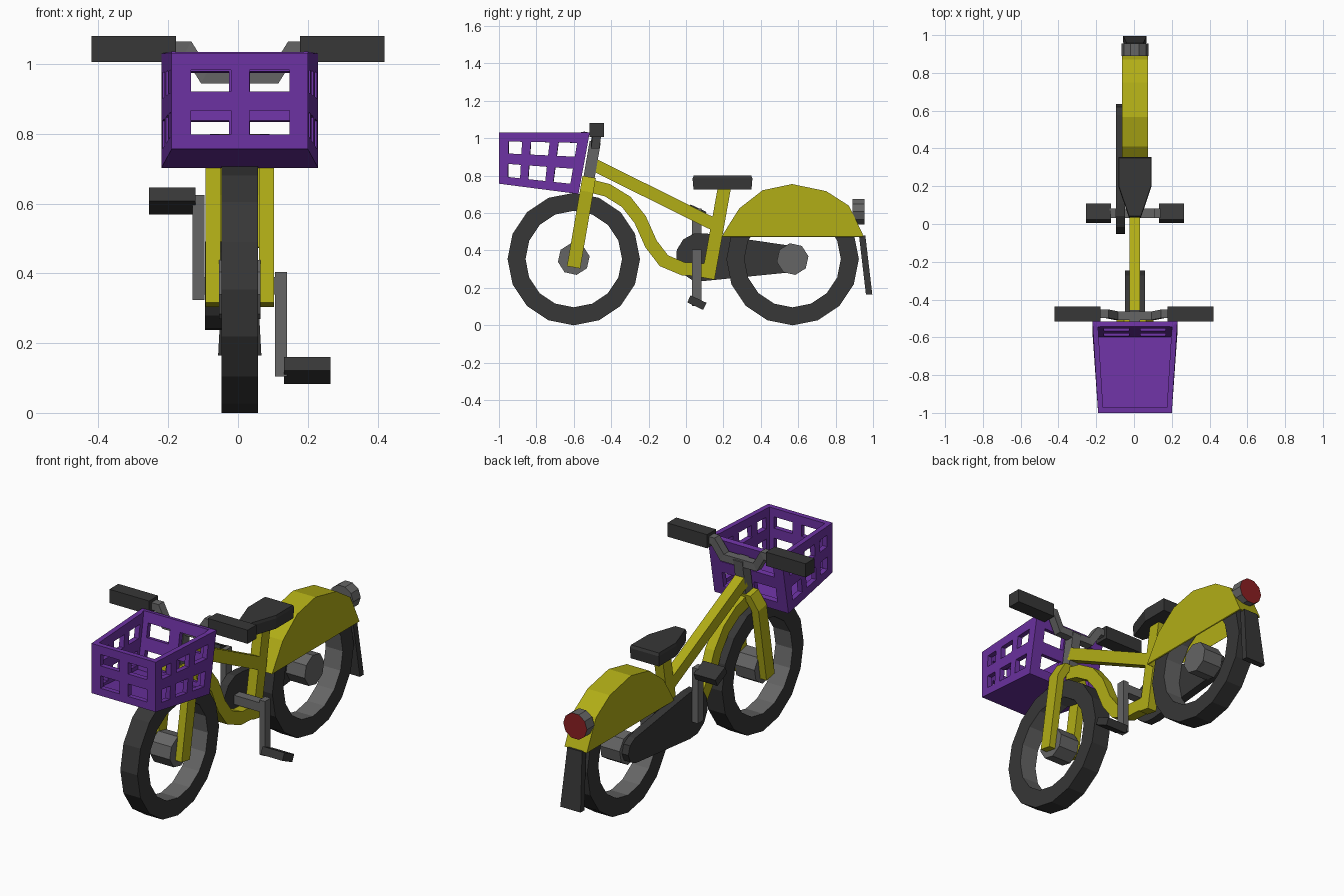
import bpy, bmesh
from math import sin, cos, pi, radians
from mathutils import Vector

cube = bpy.data.objects.get("Cube")
if cube:
    bpy.data.objects.remove(cube, do_unlink=True)

CX = 0.005  # centre line of the frame


def material(name, r, g, b):
    m = bpy.data.materials.new(name)
    m.use_nodes = True
    m.diffuse_color = (r, g, b, 1)
    m.node_tree.nodes["Principled BSDF"].inputs["Base Color"].default_value = (r, g, b, 1)
    return m


YELLOW = material("yellow paint", 0.44, 0.42, 0.008)
PURPLE = material("purple plastic", 0.15, 0.032, 0.36)
BLACK = material("black rubber", 0.038, 0.038, 0.038)
GREY = material("grey metal", 0.13, 0.13, 0.13)
RED = material("red lens", 0.26, 0.014, 0.016)


def finish(name, bm, *mats, rule=None):
    bmesh.ops.recalc_face_normals(bm, faces=bm.faces)
    if rule:
        for f in bm.faces:
            f.material_index = int(rule(f))
    mesh = bpy.data.meshes.new(name)
    bm.to_mesh(mesh)
    bm.free()
    for m in mats:
        mesh.materials.append(m)
    ob = bpy.data.objects.new(name, mesh)
    bpy.context.collection.objects.link(ob)
    return ob


def loft(name, rings, *mats, cyclic=False, rule=None):
    """Skin a list of point rings, capping the ends unless cyclic."""
    bm = bmesh.new()
    vs = [[bm.verts.new(p) for p in ring] for ring in rings]
    n = len(vs[0])
    pairs = list(zip(vs, vs[1:]))
    if cyclic:
        pairs.append((vs[-1], vs[0]))
    else:
        bm.faces.new(vs[0])
        bm.faces.new(vs[-1])
    for a, b in pairs:
        for i in range(n):
            j = (i + 1) % n
            bm.faces.new((a[i], a[j], b[j], b[i]))
    return finish(name, bm, *mats, rule=rule)


def sweep(name, path, side, w, t, mat):
    """Mitred rectangular bar: w along the side axis, t across the path."""
    path = [Vector(p) for p in path]
    side = Vector(side).normalized()
    rings = []
    for i, p in enumerate(path):
        d0 = (p - path[max(i - 1, 0)]).normalized()
        d1 = (path[min(i + 1, len(path) - 1)] - p).normalized()
        tan = (d0 + d1).normalized()
        mitre = max(tan.dot(d0), tan.dot(d1))
        across = side.cross(tan).normalized() * (t / 2 / mitre)
        rings.append([p + side * a * w / 2 + across * b
                      for a, b in ((-1, -1), (1, -1), (1, 1), (-1, 1))])
    return loft(name, rings, mat)


def slab(name, profile, x0, x1, mat):
    """Side profile (y, z) extruded across x."""
    return loft(name, [[(x, y, z) for y, z in profile] for x in (x0, x1)], mat)


def arc(cy, cz, r, n, a0, a1):
    return [(cy + r * cos(radians(a0 + (a1 - a0) * i / n)),
             cz + r * sin(radians(a0 + (a1 - a0) * i / n))) for i in range(n + 1)]


def tube(name, pts, w=0.055, t=0.07):
    return sweep(name, [(CX, y, z) for y, z in pts], (1, 0, 0), w, t, YELLOW)


# Wheels: black tyre with a grey inner rim, and an octagonal hub
AXLE_Z = 0.354
for end, cy in (("front", -0.6), ("rear", 0.57)):
    rings = []
    for i in range(16):
        a = 2 * pi * i / 16
        rings.append([(CX + x, cy + r * cos(a), AXLE_Z + r * sin(a))
                      for x, r in ((-0.052, 0.354), (0.052, 0.354), (0.052, 0.258), (-0.052, 0.258))])

    def inward(f, c=Vector((CX, cy, AXLE_Z))):
        d = f.calc_center_median() - c
        return abs(f.normal.x) < 0.5 and d.length < 0.3
    loft(end + "_wheel", rings, BLACK, GREY, cyclic=True, rule=inward)
    slab(end + "_hub", arc(cy, AXLE_Z, 0.086, 8, 10, 370)[:-1], CX - 0.06, CX + 0.06, GREY)


# Steering: fork, stem, handlebar and grips
def steer(x, z):
    return (CX + x, -0.6 + 0.172 * (z - 0.315), z)


sweep("fork", [steer(x, z) for x, z in ((-0.077, 0.31), (-0.077, 0.71), (-0.045, 0.772),
                                       (0.045, 0.772), (0.077, 0.71), (0.077, 0.31))],
      (0, 1, -0.172), 0.072, 0.043, YELLOW)
sweep("stem", [steer(0, 0.76), steer(0, 0.98)], (1, 0, 0), 0.055, 0.06, GREY)
sweep("handlebar", [(CX + x, y, z) for x, y, z in (
    (-0.2, -0.475, 1.045), (-0.15, -0.475, 1.045), (-0.1, -0.485, 0.965),
    (0.1, -0.485, 0.965), (0.15, -0.475, 1.045), (0.2, -0.475, 1.045))],
    (0, 1, 0), 0.045, 0.04, GREY)
for side, s in (("left", 1), ("right", -1)):
    sweep(side + "_grip", [(s * 0.178, -0.477, 1.043), (s * 0.42, -0.477, 1.043)],
          (0, 1, 0), 0.078, 0.075, BLACK)

# Frame tubes
tube("top_tube", [(-0.49, 0.857), (0.165, 0.532)], t=0.067)
tube("down_tube", [(-0.51, 0.745), (-0.42, 0.722), (-0.32, 0.66), (-0.245, 0.565),
                   (-0.187, 0.435), (-0.118, 0.345), (-0.016, 0.302), (0.13, 0.294)])
tube("seat_tube", [(0.118, 0.25), (0.205, 0.735)])

# Saddle: wide at the back, narrow at the nose, top edge slightly inset
plan = [(-0.032, 0.035), (0.032, 0.035), (0.088, 0.2), (0.088, 0.355), (-0.088, 0.355), (-0.088, 0.2)]
loft("saddle", [[(CX + x * k, 0.2 + (y - 0.2) * k, z) for x, y in plan]
                for z, k in ((0.727, 0.97), (0.785, 1), (0.8, 0.96))], BLACK)

# Rear fender: hollow shell open at the bottom
outline = [(0.192, 0.476), (0.225, 0.53), (0.285, 0.625), (0.41, 0.722), (0.567, 0.755),
           (0.75, 0.717), (0.87, 0.64), (0.915, 0.55), (0.95, 0.476)]
fender = slab("rear_fender", outline, CX - 0.068, CX + 0.068, YELLOW)
bm = bmesh.new()
bm.from_mesh(fender.data)
bmesh.ops.delete(bm, geom=[f for f in bm.faces if f.normal.z < -0.9], context="FACES")
bm.to_mesh(fender.data)
bm.free()
shell = fender.modifiers.new("shell", "SOLIDIFY")
shell.thickness = 0.008

# Tail lamp with red lens, and mud flap
lamp = arc(0, 0.607, 0.072, 10, 0, 360)[:-1]
loft("tail_lamp", [[(CX + x, y, z) for x, z in lamp] for y in (0.89, 0.955)],
     GREY, RED, rule=lambda f: f.normal.y > 0.9)
loft("mud_flap", [[(CX + x * w, y + d, z) for x, d in ((-1, 0), (1, 0), (1, 0.034), (-1, 0.034))]
                  for w, y, z in ((0.045, 0.925, 0.48), (0.062, 0.962, 0.165))], BLACK)

# Drive: chain guard, crank axle, crank arms and tilted pedals
guard = arc(0.075, 0.365, 0.13, 7, 75, 280) + arc(0.565, AXLE_Z, 0.07, 4, -85, 80)
slab("chain_guard", guard, -0.094, -0.048, BLACK)
PY, PZ = 0.058, 0.364
sweep("crank_axle", [(-0.1, PY, PZ), (0.11, PY, PZ)], (0, 1, 0), 0.05, 0.05, GREY)
for side, s in (("left", 1), ("right", -1)):
    def at(x, z, k=s):
        return (CX + k * x, PY, PZ - k * z)
    sweep(side + "_crank", [at(0.118, -0.04), at(0.118, 0.26)], (1, 0, 0), 0.034, 0.05, GREY)
    sweep(side + "_pedal_axle", [at(0.11, 0.243), at(0.15, 0.243)], (0, 1, 0), 0.03, 0.03, GREY)
    sweep(side + "_pedal", [at(0.127, 0.243), at(0.26, 0.243)],
          (0, cos(radians(25)), -sin(radians(25))), 0.094, 0.042, BLACK)

# Basket: four windowed walls and a floor, thickened inwards
HEIGHTS = (0, 0.15, 0.4, 0.6, 0.83, 1)
TWO = (0, 0.14, 0.435, 0.57, 0.865, 1)
THREE = (0, 0.11, 0.26, 0.36, 0.57, 0.67, 0.88, 1)
corners = [(Vector((CX + x, y0, z0)), Vector((CX + x, y1, 1.03))) for x, y0, z0, y1 in (
    (-0.195, -1, 0.757, -1), (0.195, -1, 0.757, -1),
    (0.225, -0.575, 0.702, -0.515), (-0.225, -0.575, 0.702, -0.515))]
bm = bmesh.new()
base = []
for k in range(4):
    (a0, a1), (b0, b1) = corners[k], corners[(k + 1) % 4]
    cuts = (TWO, THREE)[k % 2]
    if k == 3:
        cuts = [1 - u for u in reversed(cuts)]
    grid = [[bm.verts.new(a0.lerp(b0, u).lerp(a1.lerp(b1, u), v)) for u in cuts] for v in HEIGHTS]
    base += grid[0][:-1]
    for r in range(len(HEIGHTS) - 1):
        for c in range(len(cuts) - 1):
            if not (r % 2 and c % 2):  # odd cells are windows
                bm.faces.new((grid[r][c], grid[r][c + 1], grid[r + 1][c + 1], grid[r + 1][c]))
bm.faces.new(list(reversed(base)))
bmesh.ops.remove_doubles(bm, verts=bm.verts, dist=0.0005)
basket = finish("basket", bm, PURPLE)
wall = basket.modifiers.new("wall", "SOLIDIFY")
wall.thickness = 0.028
wall.use_even_offset = True
